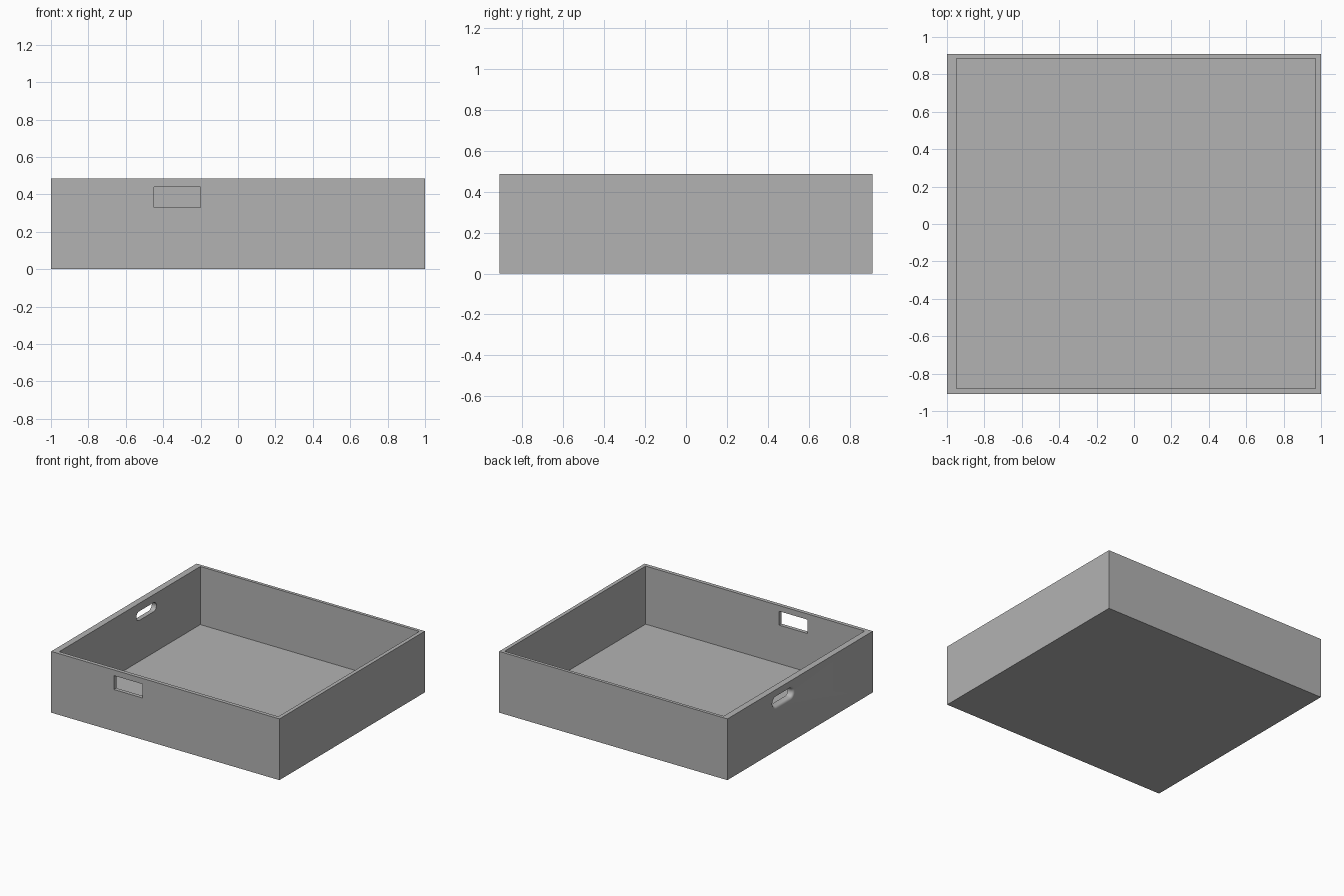
import bpy, bmesh, math

old = bpy.data.objects.get("Cube")
if old:
    bpy.data.objects.remove(old, do_unlink=True)

grey = bpy.data.materials.new("light_grey")
grey.use_nodes = True
colour = (0.45, 0.45, 0.45, 1)
grey.diffuse_color = colour
grey.node_tree.nodes["Principled BSDF"].inputs["Base Color"].default_value = colour


def finish(bm, name):
    bmesh.ops.recalc_face_normals(bm, faces=bm.faces)
    mesh = bpy.data.meshes.new(name)
    bm.to_mesh(mesh)
    bm.free()
    mesh.materials.append(grey)
    obj = bpy.data.objects.new(name, mesh)
    bpy.context.scene.collection.objects.link(obj)
    return obj


def box(name, low, high):
    bm = bmesh.new()
    bmesh.ops.create_cube(bm, size=1)
    for v in bm.verts:
        v.co = [(a + b) / 2 + c * (b - a) for a, b, c in zip(low, high, v.co)]
    return finish(bm, name)


def slot_loop(bm, x, radius, centre_y, centre_z, half_straight, steps=10):
    """Ring of points around a round-ended slot in the side wall."""
    ring = []
    for side in (1, -1):
        for i in range(steps + 1):
            a = math.pi * (i / steps - 0.5)
            ring.append(bm.verts.new((x,
                                      centre_y + side * (half_straight + radius * math.cos(a)),
                                      centre_z + side * radius * math.sin(a))))
    return ring


def slot_cutter(name, sections):
    bm = bmesh.new()
    rings = [slot_loop(bm, x, r, 0.21, 0.386, 0.09) for x, r in sections]
    for a, b in zip(rings, rings[1:]):
        for i in range(len(a)):
            j = (i + 1) % len(a)
            bm.faces.new((a[i], a[j], b[j], b[i]))
    bm.faces.new(rings[0])
    bm.faces.new(rings[-1])
    return finish(bm, name)


# Open tray body
tray = box("tray", (-1, -0.91, 0), (1, 0.91, 0.485))

# Cavity, front handle opening and side slot with eased outer edge
ease = 0.02
sections = [(-1.05, 0.056)]
for i in range(5):
    a = math.pi / 2 * i / 4
    sections.append((-1 + ease * (1 - math.cos(a)), 0.036 + ease * (1 - math.sin(a))))
sections.append((-0.9, 0.036))

cutters = [
    box("cavity_cutter", (-0.95, -0.88, 0.025), (0.97, 0.885, 0.6)),
    box("front_handle_cutter", (-0.45, -1, 0.33), (-0.2, -0.8, 0.44)),
    slot_cutter("side_handle_cutter", sections),
]
bpy.context.view_layer.objects.active = tray
tray.select_set(True)
for cutter in cutters:
    cutter.hide_render = True
    mod = tray.modifiers.new(cutter.name, "BOOLEAN")
    mod.operation = "DIFFERENCE"
    mod.solver = "EXACT"
    mod.object = cutter
    bpy.ops.object.modifier_apply(modifier=mod.name)
    bpy.data.objects.remove(cutter, do_unlink=True)

bpy.ops.object.shade_smooth_by_angle(angle=math.radians(30))
